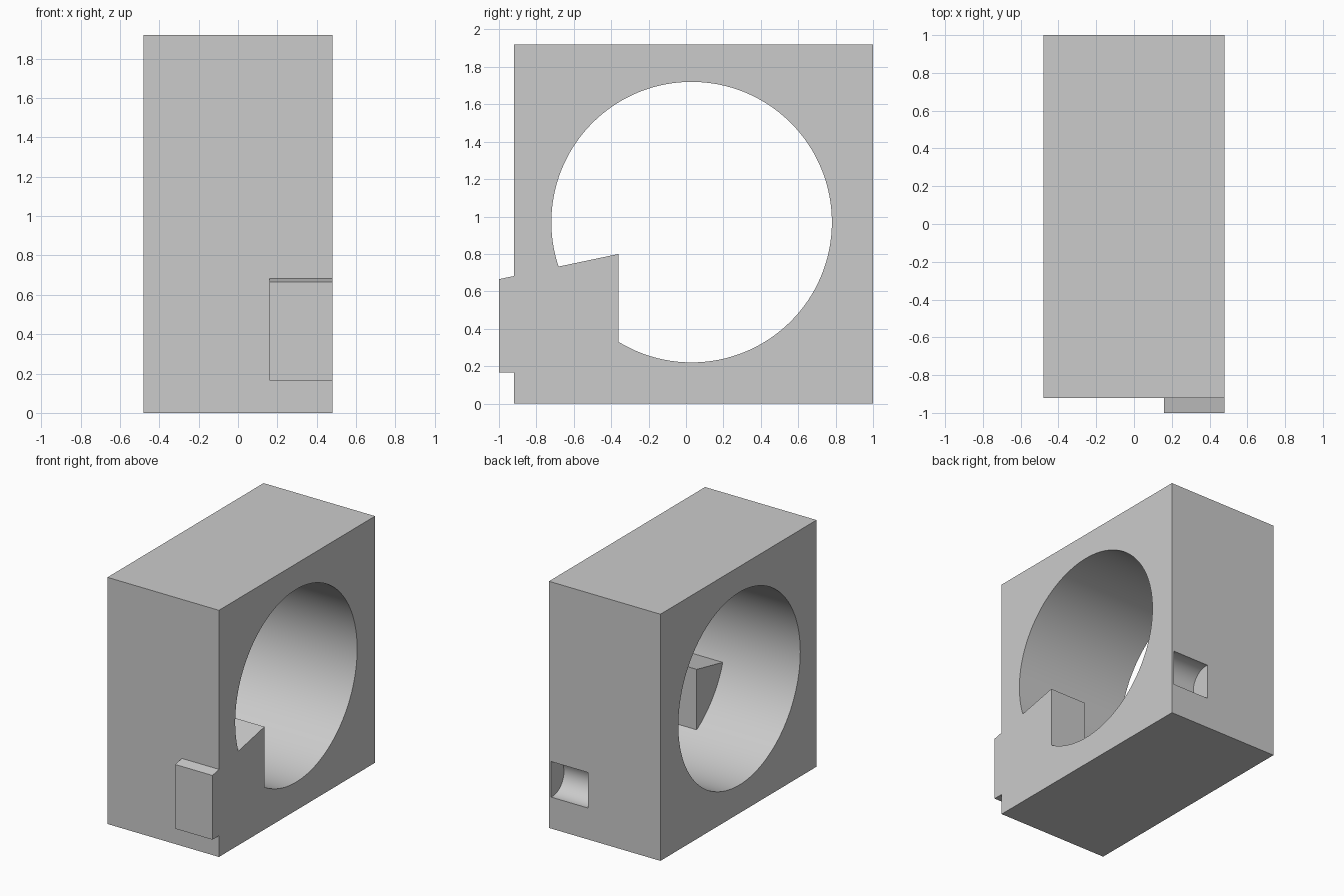
import bpy, math

if "Cube" in bpy.data.objects:
    bpy.data.objects.remove(bpy.data.objects["Cube"])


def prism(name, profile, x0, x1):
    """Extrude a counter-clockwise (y, z) profile along x."""
    n = len(profile)
    verts = [(x, y, z) for x in (x0, x1) for y, z in profile]
    faces = [tuple(range(n))[::-1], tuple(range(n, 2 * n))]
    faces += [(i, (i + 1) % n, n + (i + 1) % n, n + i) for i in range(n)]
    mesh = bpy.data.meshes.new(name)
    mesh.from_pydata(verts, [], faces)
    ob = bpy.data.objects.new(name, mesh)
    bpy.context.collection.objects.link(ob)
    return ob


def circle(cy, cz, r, n):
    return [(cy + r * math.cos(2 * math.pi * i / n),
             cz + r * math.sin(2 * math.pi * i / n)) for i in range(n)]


def combine(target, tool, operation):
    """Apply a boolean and discard the helper object."""
    tool.hide_render = True
    mod = target.modifiers.new(operation.lower(), 'BOOLEAN')
    mod.operation = operation
    mod.solver = 'EXACT'
    mod.object = tool
    bpy.context.view_layer.objects.active = target
    bpy.ops.object.modifier_apply(modifier=mod.name)
    bpy.data.objects.remove(tool)


# Main block
block = prism("block", [(-0.92, 0), (1, 0), (1, 1.92), (-0.92, 1.92)], -0.48, 0.48)

# Large round hole through the width
combine(block, prism("bore_cutter", circle(0.03, 0.97, 0.75, 128), -0.6, 0.6), 'DIFFERENCE')

# Slanted tongue crossing the front wall into the hole
tongue = prism("tongue", [(-1, 0.165), (-0.36, 0.165), (-0.36, 0.80), (-1, 0.665)], 0.16, 0.48)
combine(block, tongue, 'UNION')

# Rounded pocket in the back face
combine(block, prism("pocket_cutter", circle(0.98, 0.383, 0.14, 64), 0.143, 0.463), 'DIFFERENCE')

# Smooth curved walls, keep edges crisp
bpy.ops.object.select_all(action='DESELECT')
block.select_set(True)
bpy.context.view_layer.objects.active = block
bpy.ops.object.shade_smooth_by_angle(angle=math.radians(20))
